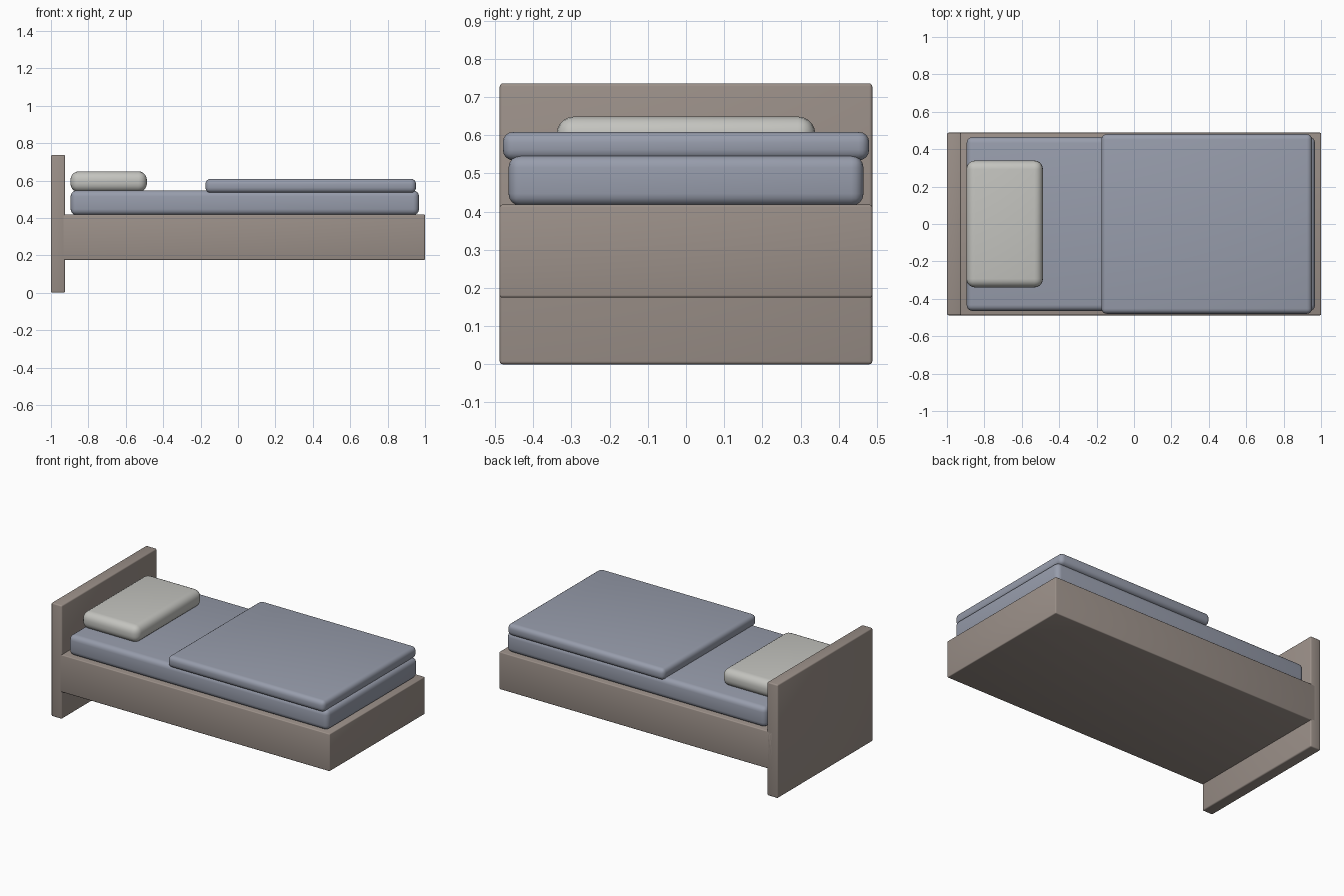
import bpy
import math

cube = bpy.data.objects.get("Cube")
if cube:
    bpy.data.objects.remove(cube, do_unlink=True)


def make_material(name, color):
    mat = bpy.data.materials.new(name)
    mat.use_nodes = True
    mat.diffuse_color = (*color, 1)
    bsdf = next(n for n in mat.node_tree.nodes if n.type == 'BSDF_PRINCIPLED')
    bsdf.inputs["Base Color"].default_value = (*color, 1)
    return mat


def soft_box(name, xs, ys, zs, radius, segments, mat):
    """Box spanning the given ranges, with rounded edges."""
    bpy.ops.mesh.primitive_cube_add(size=1)
    obj = bpy.context.object
    obj.name = name
    obj.location = [(a + b) / 2 for a, b in (xs, ys, zs)]
    obj.scale = [b - a for a, b in (xs, ys, zs)]
    bpy.ops.object.transform_apply(location=False, rotation=False, scale=True)
    bevel = obj.modifiers.new("rounded edges", 'BEVEL')
    bevel.width = radius
    bevel.segments = segments
    bpy.ops.object.modifier_apply(modifier=bevel.name)
    obj.data.materials.append(mat)
    bpy.ops.object.shade_smooth_by_angle(angle=math.radians(35))
    return obj


wood = make_material("taupe wood", (0.33, 0.28, 0.25))
fabric = make_material("blue grey fabric", (0.31, 0.335, 0.41))
linen = make_material("pale linen", (0.55, 0.55, 0.52))

# Wooden bedstead
soft_box("headboard", (-1, -0.924), (-0.488, 0.488), (0, 0.736), 0.008, 3, wood)
soft_box("bed_base", (-0.96, 1), (-0.488, 0.488), (0.175, 0.418), 0.006, 3, wood)

# Bedding
soft_box("mattress", (-0.895, 0.968), (-0.465, 0.465), (0.415, 0.547), 0.032, 4, fabric)
soft_box("blanket", (-0.174, 0.952), (-0.48, 0.48), (0.534, 0.609), 0.028, 4, fabric)
soft_box("pillow", (-0.896, -0.487), (-0.339, 0.339), (0.538, 0.649), 0.046, 5, linen)
